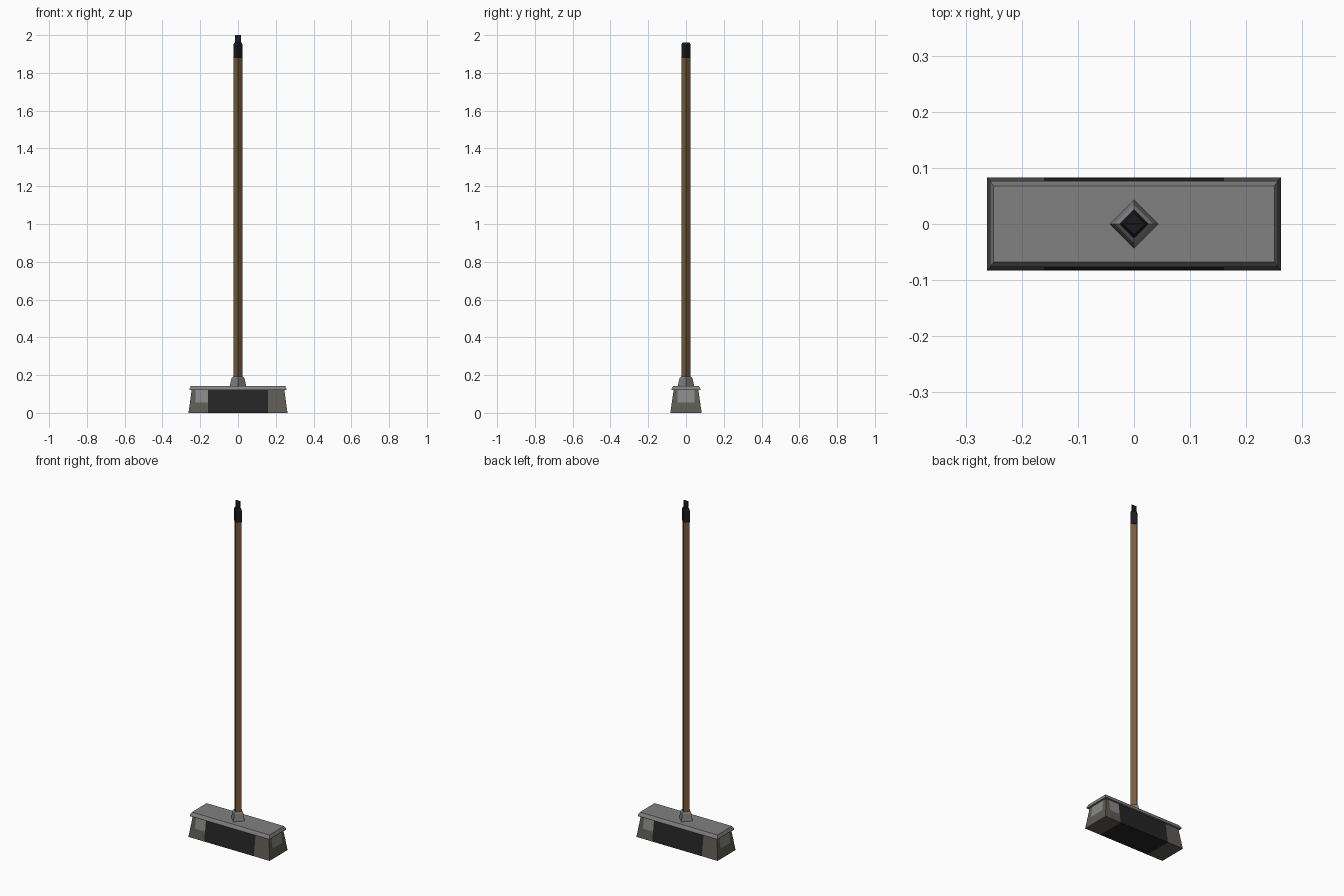
import bpy, bmesh

if "Cube" in bpy.data.objects:
    bpy.data.objects.remove(bpy.data.objects["Cube"])


def material(name, r, g, b):
    m = bpy.data.materials.new(name)
    m.diffuse_color = (r, g, b, 1)
    m.use_nodes = True
    m.node_tree.nodes["Principled BSDF"].inputs["Base Color"].default_value = m.diffuse_color
    return m


WOOD = material("brown wood", 0.19, 0.105, 0.045)
BLACK = material("black rubber", 0.010, 0.011, 0.014)
GREY = material("grey plastic", 0.22, 0.22, 0.22)
BRISTLE = material("grey brown bristle", 0.115, 0.106, 0.088)
DARK = material("dark bristle", 0.018, 0.018, 0.018)
LIGHT = material("worn bristle", 0.25, 0.25, 0.24)


def finish(name, bm, mats):
    bmesh.ops.recalc_face_normals(bm, faces=bm.faces)
    me = bpy.data.meshes.new(name)
    bm.to_mesh(me)
    bm.free()
    for m in mats:
        me.materials.append(m)
    ob = bpy.data.objects.new(name, me)
    bpy.context.collection.objects.link(ob)
    return ob


def loft(rings):
    """Closed solid through a stack of four-cornered rings."""
    bm = bmesh.new()
    loops = [[bm.verts.new(p) for p in ring] for ring in rings]
    for a, b in zip(loops, loops[1:]):
        for i in range(4):
            j = (i + 1) % 4
            bm.faces.new((a[i], a[j], b[j], b[i]))
    bm.faces.new(loops[0][::-1])
    bm.faces.new(loops[-1])
    return bm


def rect(x, y, z):
    return [(-x, -y, z), (x, -y, z), (x, y, z), (-x, y, z)]


def diamond(r, z):
    return [(0, -r, z), (r, 0, z), (0, r, z), (-r, 0, z)]


# flared bristle block, cut so that painted zones follow face edges
bm = loft([rect(0.262, 0.083, 0), rect(0.245, 0.065, 0.125)])
cuts = [((x, 0, 0), (1, 0, 0)) for x in (-0.225, -0.16, 0.16, 0.225)]
cuts += [((0, y, 0), (0, 1, 0)) for y in (-0.045, 0.045)]
cuts += [((0, 0, 0.055), (0, 0, 1))]
for co, no in cuts:
    bmesh.ops.bisect_plane(bm, geom=bm.verts[:] + bm.edges[:] + bm.faces[:],
                           plane_co=co, plane_no=no)
bm.normal_update()
for f in bm.faces:
    c, n = f.calc_center_median(), f.normal
    upper = c.z > 0.06 and abs(n.z) < 0.5
    if abs(c.x) < 0.16:
        f.material_index = 1
    elif upper and abs(n.x) > 0.5 and abs(c.y) < 0.045:
        f.material_index = 2
    elif upper and abs(n.y) > 0.5 and abs(c.x) < 0.225 and c.x * c.y > 0:
        f.material_index = 2
finish("bristles", bm, [BRISTLE, DARK, LIGHT])

# head plate with a bevelled rim
finish("head_plate", loft([rect(0.257, 0.077, 0.12), rect(0.257, 0.077, 0.126),
                           rect(0.25, 0.068, 0.142)]), [GREY])

# handle socket
finish("handle_socket", loft([diamond(0.044, 0.14), diamond(0.034, 0.185),
                              diamond(0.026, 0.193)]), [GREY])

# wooden handle
finish("handle", loft([diamond(0.023, 0.15), diamond(0.023, 1.89)]), [WOOD])

# rubber grip
finish("grip", loft([diamond(0.025, 1.88), diamond(0.025, 1.948),
                     diamond(0.019, 1.96)]), [BLACK])

# thin hanging tab
finish("hanging_tab", loft([rect(0.015, 0.001, 1.95),
                            rect(0.015, 0.001, 2.0)]), [BLACK])
